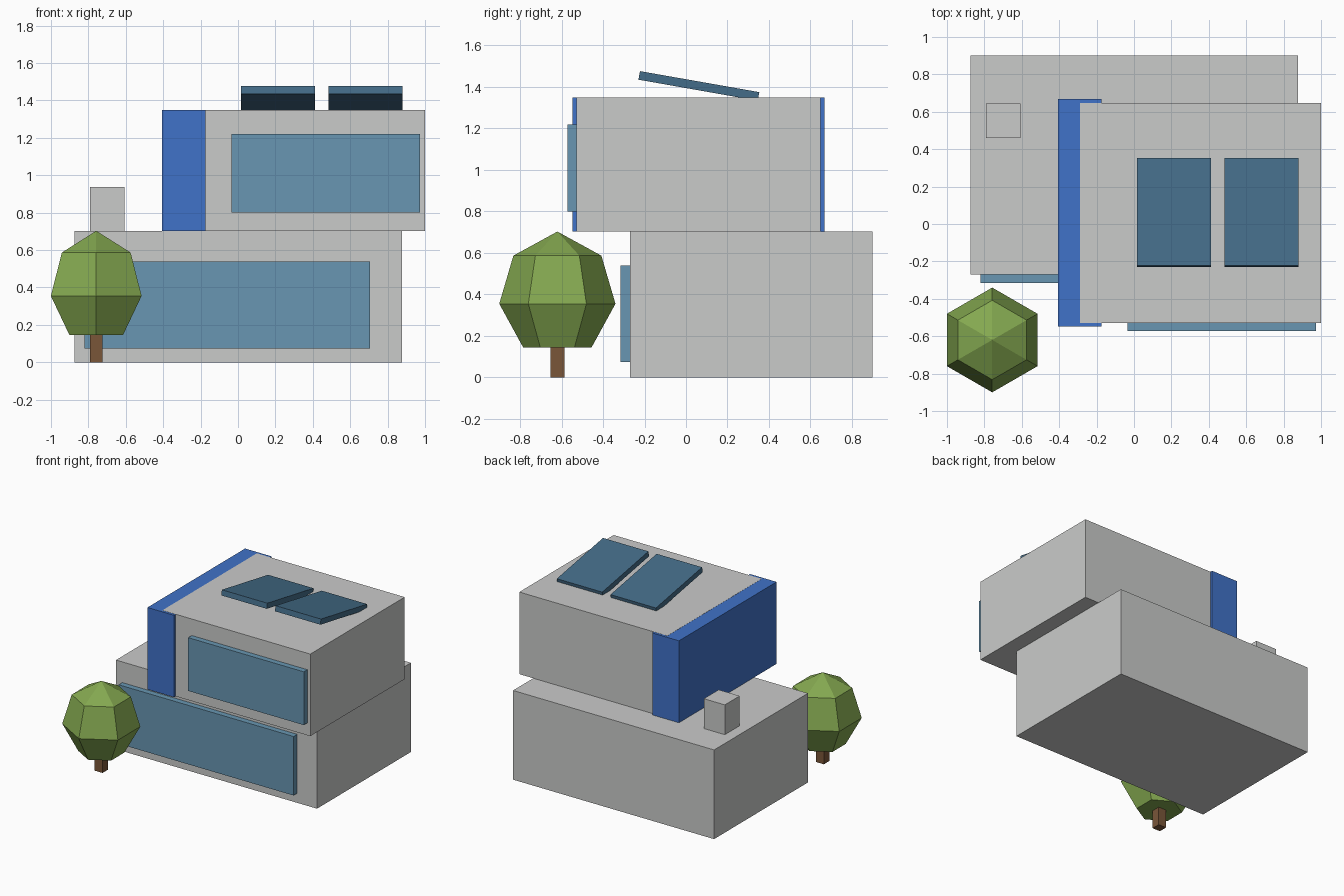
import bpy
import bmesh
import math
from mathutils import Vector

if "Cube" in bpy.data.objects:
    bpy.data.objects.remove(bpy.data.objects["Cube"], do_unlink=True)


def material(name, hex_code):
    """Flat material from an sRGB hex code, converted to linear."""
    srgb = [int(hex_code[i:i + 2], 16) / 255 for i in (0, 2, 4)]
    linear = [((c + 0.055) / 1.055) ** 2.4 for c in srgb] + [1]
    mat = bpy.data.materials.new(name)
    mat.use_nodes = True
    mat.diffuse_color = linear
    mat.node_tree.nodes["Principled BSDF"].inputs["Base Color"].default_value = linear
    return mat


wall = material("pale grey wall", "cacbca")
accent = material("blue accent", "4072c8")
glass = material("blue glass", "6896b2")
solar = material("dark blue panel", "446c88")
leaf = material("leaf green", "84a850")
bark = material("brown bark", "7a5639")


def finish(name, bm, mat):
    bmesh.ops.recalc_face_normals(bm, faces=bm.faces)
    mesh = bpy.data.meshes.new(name)
    bm.to_mesh(mesh)
    bm.free()
    mesh.materials.append(mat)
    obj = bpy.data.objects.new(name, mesh)
    bpy.context.collection.objects.link(obj)
    return obj


def box(name, x, y, z, mat):
    """Box spanning the given (low, high) range on each axis."""
    bm = bmesh.new()
    bmesh.ops.create_cube(bm, size=1)
    size = Vector([b - a for a, b in (x, y, z)])
    bmesh.ops.scale(bm, vec=size, verts=bm.verts)
    obj = finish(name, bm, mat)
    obj.location = [(a + b) / 2 for a, b in (x, y, z)]
    return obj


# Two stacked storeys, the upper one shifted forward and sideways
FLOOR, ROOF = 0.703, 1.35
box("lower_storey", (-0.875, 0.878), (-0.27, 0.90), (0, FLOOR), wall)
box("upper_storey", (-0.29, 1.0), (-0.528, 0.648), (FLOOR, ROOF), wall)
box("accent_band", (-0.406, -0.174), (-0.548, 0.668), (FLOOR, ROOF - 0.001), accent)
box("chimney", (-0.79, -0.607), (0.46, 0.645), (FLOOR - 0.02, 0.938), wall)

# Raised windows
box("lower_window", (-0.82, 0.705), (-0.315, -0.25), (0.075, 0.54), glass)
box("upper_window", (-0.034, 0.974), (-0.572, -0.50), (0.80, 1.22), glass)

# Tilted solar panels
for side, left in (("right", 0.015), ("left", 0.483)):
    panel = box("solar_panel_" + side, (left, left + 0.396),
                (-0.23, 0.354), (1.384, 1.426), solar)
    panel.rotation_euler.x = math.radians(-10)

# Tree with a six-sided crown
TREE_X, TREE_Y = -0.758, -0.62
box("tree_trunk", (TREE_X - 0.034, TREE_X + 0.034),
    (TREE_Y - 0.034, TREE_Y + 0.034), (0, 0.2), bark)

bm = bmesh.new()
rings = []
for radius, z in ((0.165, 0.145), (0.28, 0.355), (0.212, 0.587)):
    angles = [math.radians(30 + 60 * i) for i in range(6)]
    rings.append([bm.verts.new((radius * math.cos(a), radius * math.sin(a), z))
                  for a in angles])
apex = bm.verts.new((0, 0, FLOOR))
bm.faces.new(rings[0])
for i in range(6):
    j = (i + 1) % 6
    for low, high in zip(rings, rings[1:]):
        bm.faces.new((low[i], low[j], high[j], high[i]))
    bm.faces.new((rings[-1][i], rings[-1][j], apex))
crown = finish("tree_crown", bm, leaf)
crown.location = (TREE_X, TREE_Y, 0)
